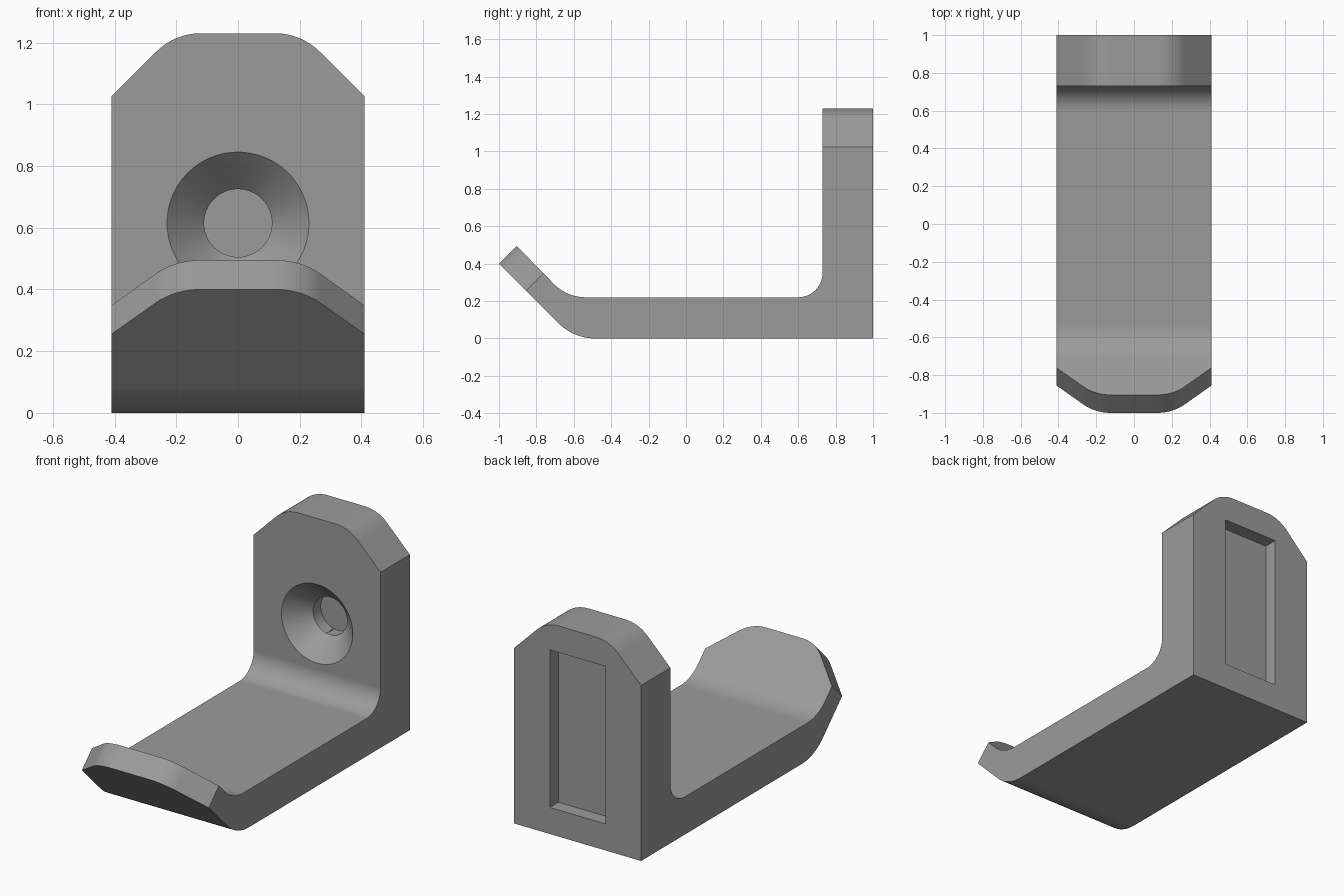
import bpy, bmesh, math
from mathutils import Vector, Matrix

if "Cube" in bpy.data.objects:
    bpy.data.objects.remove(bpy.data.objects["Cube"])

W = 0.41          # half width of the hook
HOLE_Z = 0.615    # height of the screw hole

grey = bpy.data.materials.new("grey plastic")
grey.diffuse_color = (0.33, 0.33, 0.33, 1)
grey.use_nodes = True
grey.node_tree.nodes["Principled BSDF"].inputs["Base Color"].default_value = grey.diffuse_color


def fillet(a, corner, b, t, n=12):
    """Arc points rounding a corner; t is the tangent length."""
    a, c, b = Vector(a), Vector(corner), Vector(b)
    u, v = (a - c).normalized(), (b - c).normalized()
    half = u.angle(v) / 2
    centre = c + (u + v).normalized() * (t / math.cos(half))
    p, q = c + u * t - centre, c + v * t - centre
    total = p.angle(q)
    return [centre + (p * math.sin((1 - i / n) * total) + q * math.sin(i / n * total)) / math.sin(total)
            for i in range(n + 1)]


def make_object(name, bm):
    bmesh.ops.recalc_face_normals(bm, faces=bm.faces)
    mesh = bpy.data.meshes.new(name)
    bm.to_mesh(mesh)
    bm.free()
    mesh.materials.append(grey)
    ob = bpy.data.objects.new(name, mesh)
    bpy.context.collection.objects.link(ob)
    return ob


def prism(name, points, depth):
    """Extrude a closed 3D outline along a vector."""
    bm = bmesh.new()
    face = bm.faces.new([bm.verts.new(p) for p in points])
    new = bmesh.ops.extrude_face_region(bm, geom=[face])["geom"]
    bmesh.ops.translate(bm, vec=depth, verts=[g for g in new if isinstance(g, bmesh.types.BMVert)])
    return make_object(name, bm)


def cone(name, y0, r0, y1, r1):
    """Cone or cylinder along y, centred on the screw hole."""
    bm = bmesh.new()
    bmesh.ops.create_cone(bm, cap_ends=True, segments=64, radius1=r0, radius2=r1, depth=y1 - y0)
    bmesh.ops.transform(bm, verts=bm.verts, matrix=Matrix.Translation((0, (y0 + y1) / 2, HOLE_Z))
                        @ Matrix.Rotation(-math.pi / 2, 4, 'X'))
    return make_object(name, bm)


# Hook body: side profile (y, z) with rounded bends, extruded across x
profile = [(1, 0), (1, 1.23), (0.73, 1.23)]
profile += fillet((0.73, 1.23), (0.73, 0.22), (-0.635, 0.22), 0.13)
profile += fillet((0.73, 0.22), (-0.635, 0.22), (-0.905, 0.49), 0.10)
profile += [(-0.905, 0.495), (-1, 0.40)]
profile += fillet((-1, 0.40), (-0.6, 0), (1, 0), 0.115)
hook = prism("wall_hook", [(-W, p[0], p[1]) for p in profile], (2 * W, 0, 0))

# Corner cutters: (x, distance below the tip), 45 degree chamfer with rounded start
corner = [(0.12, -0.1)] + [tuple(p) for p in fillet((0, 0), (0.205, 0), (0.41, 0.205), 0.085)]
corner += [(0.51, 0.305), (0.51, -0.1)]
cutters = []
r = math.sqrt(0.5)
for side in (-1, 1):
    cutters.append(prism("plate_corner_cutter", [(side * x, 0.6, 1.23 - s) for x, s in corner], (0, 0.5, 0)))
    cutters.append(prism("lip_corner_cutter",
                         [(side * x, -1 + s * r - 0.05, 0.40 - s * r - 0.05) for x, s in corner],
                         (0, 0.28 * r, 0.28 * r)))

# Countersunk screw hole
cutters.append(cone("countersink_cutter", 0.71, 0.25, 0.87, 0.09))
cutters.append(cone("hole_cutter", 0.75, 0.11, 1.1, 0.11))

# Rectangular pocket in the back
cutters.append(prism("pocket_cutter", [(x, 0.92, HOLE_Z + z) for x, z in
                     ((-0.18, -0.46), (0.18, -0.46), (0.18, 0.46), (-0.18, 0.46))], (0, 0.2, 0)))

bpy.context.view_layer.objects.active = hook
hook.select_set(True)
for c in cutters:
    mod = hook.modifiers.new("cut", 'BOOLEAN')
    mod.operation, mod.solver, mod.object = 'DIFFERENCE', 'EXACT', c
    bpy.ops.object.modifier_apply(modifier=mod.name)
    bpy.data.objects.remove(c)

# Smooth rounded parts, crisp edges
bpy.ops.object.shade_smooth_by_angle(angle=math.radians(30))
weighted = hook.modifiers.new("flat_faces", 'WEIGHTED_NORMAL')
weighted.keep_sharp = True
